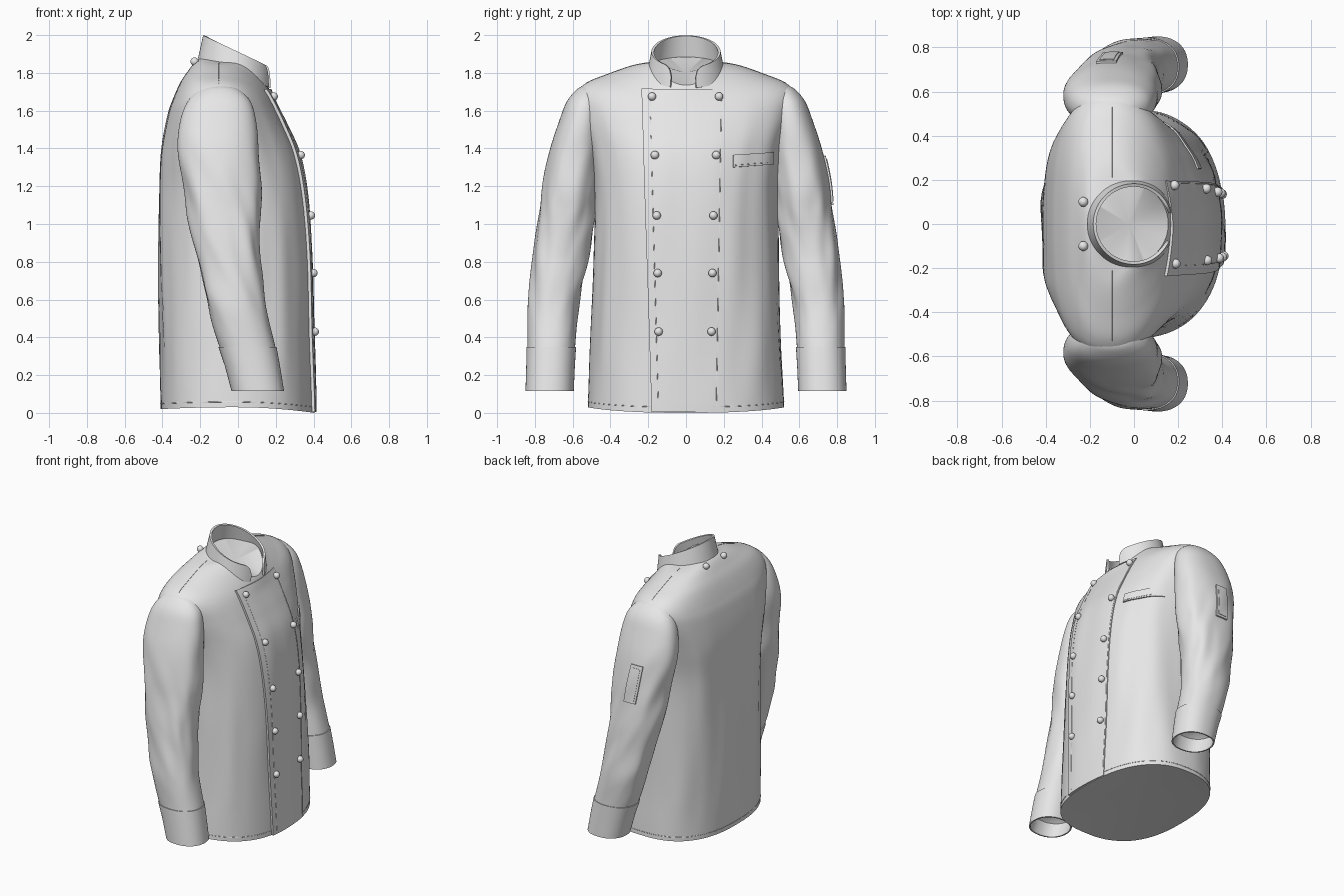
import bpy, bmesh, math
from mathutils import Vector, noise
from mathutils.bvhtree import BVHTree

if "Cube" in bpy.data.objects:
    bpy.data.objects.remove(bpy.data.objects["Cube"])

white = bpy.data.materials.new("white_cotton")
white.diffuse_color = (0.8, 0.8, 0.8, 1)
white.use_nodes = True
white.node_tree.nodes["Principled BSDF"].inputs["Base Color"].default_value = white.diffuse_color
N = 96
ANGLES = [2 * math.pi * i / N for i in range(N)]


def lerp(a, b, t):
    return a + (b - a) * t


def spow(v, e):
    return math.copysign(abs(v) ** e, v)


def catmull(rows, n):
    """Smooth interpolation between rows of numbers."""
    out = []
    for i in range(len(rows) - 1):
        p = [rows[max(0, min(len(rows) - 1, i + j))] for j in (-1, 0, 1, 2)]
        for k in range(n):
            t = k / n
            out.append([.5 * (2*b + (c-a)*t + (2*a-5*b+4*c-d)*t*t + (3*b-a-3*c+d)*t**3)
                        for a, b, c, d in zip(*p)])
    return out + [list(rows[-1])]


def finish(name, bm, angle=40):
    bmesh.ops.recalc_face_normals(bm, faces=bm.faces)
    me = bpy.data.meshes.new(name)
    bm.to_mesh(me)
    bm.free()
    ob = bpy.data.objects.new(name, me)
    bpy.context.collection.objects.link(ob)
    me.materials.append(white)
    bpy.ops.object.select_all(action='DESELECT')
    ob.select_set(True)
    bpy.context.view_layer.objects.active = ob
    if angle:
        bpy.ops.object.shade_smooth_by_angle(angle=math.radians(angle))
    return ob


def loft(name, rings, start, end):
    """Closed skin through rings, with a pole point at each end."""
    bm = bmesh.new()
    vs = [[bm.verts.new(p) for p in r] for r in rings]
    n = len(rings[0])
    for a, b in zip(vs, vs[1:]):
        for i in range(n):
            bm.faces.new((a[i], a[(i+1) % n], b[(i+1) % n], b[i]))
    for ring, pole in ((vs[0], start), (vs[-1], end)):
        v = bm.verts.new(pole)
        for i in range(n):
            bm.faces.new((ring[i], ring[(i+1) % n], v))
    return finish(name, bm)


def patch(name, nu, nv, fn, thick):
    """Cloth panel from a grid function fn(u, v), thickened both ways."""
    bm = bmesh.new()
    g = [[bm.verts.new(fn(i / nu, j / nv)) for j in range(nv + 1)] for i in range(nu + 1)]
    for i in range(nu):
        for j in range(nv):
            bm.faces.new((g[i][j], g[i+1][j], g[i+1][j+1], g[i][j+1]))
    ob = finish(name, bm, 0)
    m = ob.modifiers.new("thickness", 'SOLIDIFY')
    m.thickness, m.offset = thick, 0
    bpy.ops.object.modifier_apply(modifier=m.name)
    bpy.ops.object.shade_smooth_by_angle(angle=math.radians(40))
    return ob


def tube(name, pts, r=0.002, cyclic=False):
    cu = bpy.data.curves.new(name, 'CURVE')
    cu.dimensions, cu.bevel_depth, cu.bevel_resolution = '3D', r, 1
    s = cu.splines.new('POLY')
    s.points.add(len(pts) - 1)
    for q, p in zip(s.points, pts):
        q.co = (*p, 1)
    s.use_cyclic_u = cyclic
    cu.materials.append(white)
    bpy.context.collection.objects.link(bpy.data.objects.new(name, cu))


def tree_of(ob):
    me = ob.data
    return BVHTree.FromPolygons([v.co for v in me.vertices], [p.vertices[:] for p in me.polygons])


# Torso: half width, back x, front x, ridge x, z at back, side, front, squareness front, back
TORSO = [(.520, -.41, .405, -.02, .02, .03, .00, 2.4, 2.5), (.505, -.415, .395, -.02, .40, .40, .40, 2.4, 2.5),
         (.490, -.42, .385, -.03, .80, .80, .80, 2.4, 2.6), (.485, -.42, .36, -.05, 1.15, 1.15, 1.15, 2.4, 2.8),
         (.515, -.41, .32, -.08, 1.38, 1.38, 1.37, 2.3, 3.0), (.570, -.375, .255, -.10, 1.57, 1.57, 1.52, 2.2, 3.0),
         (.585, -.345, .215, -.10, 1.66, 1.68, 1.60, 2.1, 2.9), (.530, -.305, .19, -.10, 1.75, 1.745, 1.65, 2.1, 2.7),
         (.410, -.265, .175, -.10, 1.81, 1.795, 1.69, 2, 2.5), (.280, -.225, .165, -.09, 1.86, 1.84, 1.715, 2, 2.2),
         (.185, -.185, .155, -.03, 1.885, 1.855, 1.735, 2, 2)]


def torso_point(r, a):
    yh, xb, xf, xc, zb, zs, zf, ef, eb = r
    c, s = math.cos(a), math.sin(a)
    e = ef if c > 0 else eb
    pc, ps = spow(c, 2 / e), spow(s, 2 / e)
    z = zs + ((zf if c > 0 else zb) - zs) * pc * pc
    amp = .012 * max(0, min(1, z / .3, (1.75 - z) / .4))
    k = 1 + amp / .45 * noise.noise(Vector((c * 3, s * 4, z * 1.3)))
    return Vector((xc + pc * k * ((xf - xc) if c > 0 else (xc - xb)), yh * ps * k, z))


rows = [[torso_point(r, a) for a in ANGLES] for r in catmull(TORSO, 8)]
torso = loft("torso", rows, (0, 0, .06), (-.02, 0, 1.80))
tube("hem_seam", rows[1], .002, True)
body = tree_of(torso)


def front(y, z, off=0.0):
    p = body.ray_cast(Vector((2, y, max(z, .04))), Vector((-1, 0, 0)))[0]
    return Vector((p.x + off, y, z))


# Sleeves: z, centre x, centre y, radius x, radius y
SLEEVE = [(1.735, -.1, .50, .03, .03), (1.715, -.1, .515, .10, .06), (1.65, -.1, .535, .165, .095),
          (1.55, -.105, .555, .20, .115), (1.40, -.105, .583, .215, .135), (1.20, -.085, .615, .205, .146),
          (1.00, -.065, .64, .19, .150), (.80, -.045, .668, .168, .147), (.55, -.005, .702, .158, .133),
          (.35, .05, .713, .148, .126), (.34, .052, .713, .147, .126)]


def sleeve_point(r, a, side, k=1.0):
    z, cx, cy, rx, ry = r
    c, s = math.cos(a), math.sin(a)
    amp = .09 * max(0, min(1, (z - .34) / .25, (1.5 - z) / .4))
    k += amp * noise.noise(Vector((c * 1.6, s * 1.6 + 5, z * 4.5 + c * 1.2)))
    return Vector((cx + rx * k * spow(c, .9), side * (cy + ry * k * spow(s, .9)), z))


CUFF = [((.35, .05, .713, .148, .126), .95), ((.35, .05, .713, .148, .126), 1.04),
        ((.25, .076, .717, .142, .125), 1.03), ((.115, .105, .722, .135, .124), 1.03),
        ((.115, .105, .722, .135, .124), .96), ((.22, .08, .718, .140, .124), .94)]
for side, word in ((-1, "right"), (1, "left")):
    sl = loft(word + "_sleeve", [[sleeve_point(r, a, side) for a in ANGLES] for r in catmull(SLEEVE, 8)],
              (-.1, side * .49, 1.738), (.05, side * .713, .34))
    loft(word + "_cuff", [[sleeve_point(r, a, side, k) for a in ANGLES] for r, k in CUFF],
         (.05, side * .713, .35), (.06, side * .715, .30))
    # Shoulder seam
    tube(word + "_shoulder_seam",
         [body.ray_cast(Vector((-.1, side * lerp(.21, .53, i / 12), 3)), Vector((0, 0, -1)))[0] for i in range(13)])
arm = tree_of(sl)


# Pen pocket on the left sleeve
def pen_pocket(u, v, w=.045, h=.13, off=.002):
    z = 1.23 + lerp(-h, h, v)
    x = -.11 + lerp(-w, w, u) - (z - 1.23) * .12
    p = arm.ray_cast(Vector((x, 2, z)), Vector((0, -1, 0)))[0]
    return p + Vector((0, off, 0))


patch("pen_pocket", 8, 16, pen_pocket, .016)
patch("pen_pocket_front", 8, 16, lambda u, v: pen_pocket(u, v, .032, .112, .008), .01)


# Stand collar, open at the throat, with rounded front corners
def collar_point(u, v):
    a0, a1 = .27, 2 * math.pi - .42
    a = lerp(a0, a1, u)
    d = min(1, min(a - a0, a1 - a) / .3)
    v *= .5 + .5 * math.sqrt(max(0, 1 - (1 - d) ** 2))
    c, s = math.cos(a), math.sin(a)
    x = c * lerp(.172 if c > 0 else .205, .168 if c > 0 else .178, v)
    return Vector((x, s * lerp(.200, .176, v), lerp(1.79 - .42 * x, 1.91 - .49 * x, v)))


patch("collar", 96, 8, collar_point, .014)


# Double-breasted front panel, raised at its free edge
def panel_y(u, z):
    t = z / 1.715
    return lerp(lerp(-.18, -.235, t), lerp(.165, .195, t), u)


def panel(u, v):
    z = lerp(.004, 1.712, v)
    return front(panel_y(u, z), z, lerp(.009, -.003, u))


patch("front_panel", 24, 80, panel, .016)
for name, u, off in (("panel_edge_stitch", .10, .0155), ("panel_seam", .985, .006)):
    tube(name, [front(panel_y(u, z), z, off) for z in (lerp(.03, 1.69, i / 60) for i in range(61))])

# Chest pocket welt
patch("chest_pocket", 14, 5,
      lambda u, v: front(lerp(.25, .46, u), lerp(1.30, 1.365, v) + .015 * u, .002), .012)
tube("pocket_stitch", [front(lerp(.26, .45, i / 10), 1.312 + .0015 * i, .009) for i in range(11)])


# Ball buttons
def button(name, p):
    bm = bmesh.new()
    bmesh.ops.create_uvsphere(bm, u_segments=20, v_segments=12, radius=.022)
    bmesh.ops.translate(bm, verts=bm.verts, vec=p)
    finish(name, bm, 60)


for i, (z, yl, yr) in enumerate([(1.675, -.18, .175), (1.365, -.165, .16), (1.045, -.155, .145),
                                 (.74, -.15, .14), (.43, -.145, .135)]):
    button(f"button_right_{i}", front(yl, z, .022))
    button(f"button_left_{i}", front(yr, z, .016))
for side in (-1, 1):
    p = body.ray_cast(Vector((-2, side * .1, 1.86)), Vector((1, 0, 0)))[0]
    button("neck_button", Vector((min(p.x - .012, -.23), side * .1, 1.86)))
